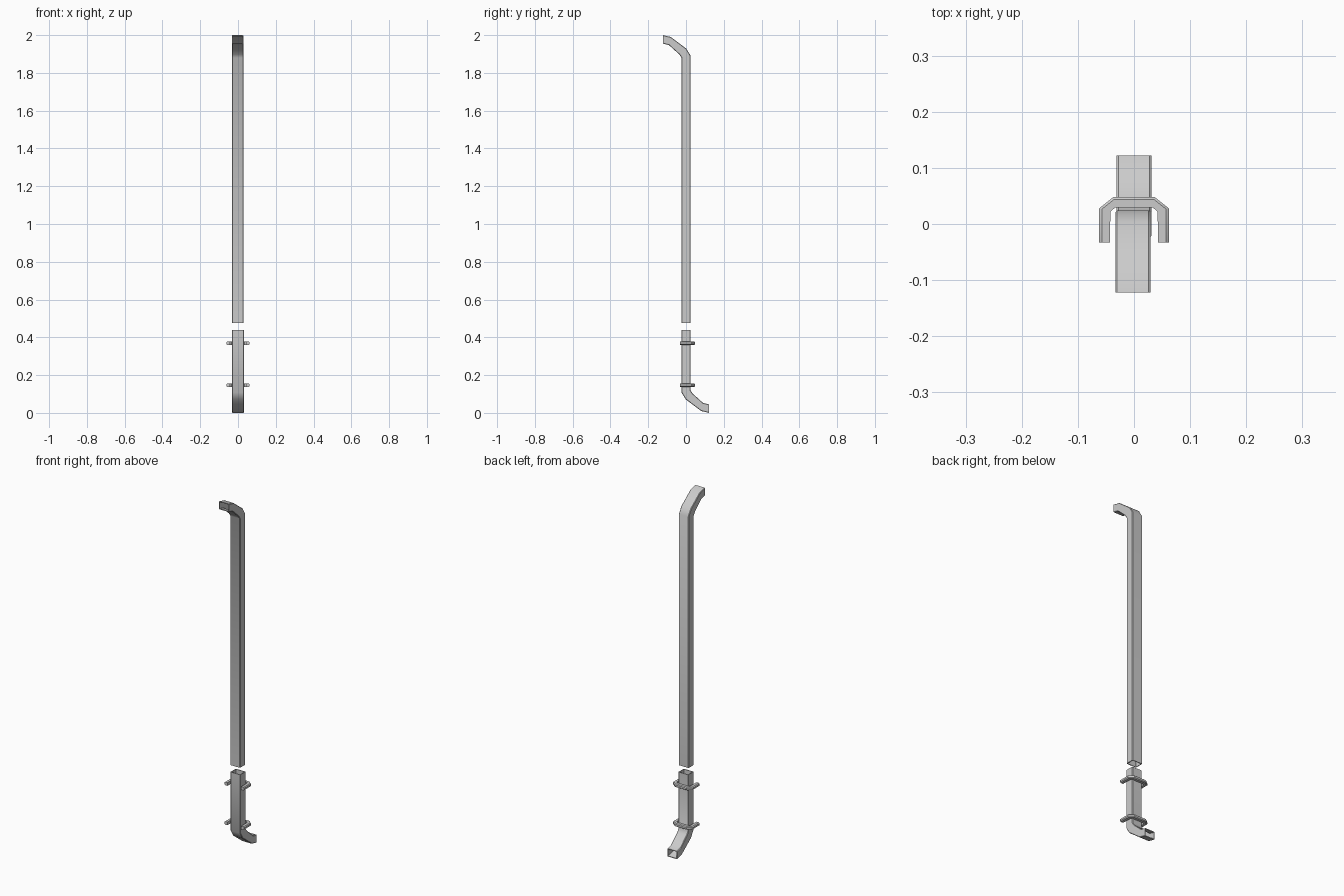
import bpy, bmesh, math

if "Cube" in bpy.data.objects:
    bpy.data.objects.remove(bpy.data.objects["Cube"])


def loft(name, rings, cyclic):
    """Skin closed rings; cyclic joins last ring to first, otherwise ends are capped."""
    bm = bmesh.new()
    vr = [[bm.verts.new(p) for p in r] for r in rings]
    n = len(vr[0])
    for i in range(len(vr) if cyclic else len(vr) - 1):
        a, b = vr[i], vr[(i + 1) % len(vr)]
        for j in range(n):
            k = (j + 1) % n
            bm.faces.new((a[j], a[k], b[k], b[j]))
    if not cyclic:
        bm.faces.new(vr[0])
        bm.faces.new(vr[-1])
    bmesh.ops.recalc_face_normals(bm, faces=bm.faces[:])
    me = bpy.data.meshes.new(name)
    bm.to_mesh(me)
    bm.free()
    ob = bpy.data.objects.new(name, me)
    bpy.context.collection.objects.link(ob)
    bpy.ops.object.select_all(action='DESELECT')
    ob.select_set(True)
    bpy.context.view_layer.objects.active = ob
    bpy.ops.object.shade_smooth_by_angle(angle=math.radians(36))
    return ob


HALF_W, DEPTH, WALL = 0.031, 0.048, 0.004

# Bend stations: (outer y, z), (inner y, z) from the elbow to the mouth
BEND = [((-0.024, 0.108), (0.024, 0.120)),
        ((-0.002, 0.072), (0.036, 0.102)),
        ((0.080, 0.010), (0.090, 0.053)),
        ((0.122, 0.000), (0.122, 0.045))]


def section(pair, inset, cx, flip):
    """Chamfered rectangular section spanning a pair of side-view points."""
    (y0, z0), (y1, z1) = pair
    c = 0.003 if inset == 0 else 0.001
    w, h = HALF_W - inset, DEPTH / 2 - inset
    pts = [(-w + c, -h), (w - c, -h), (w, -h + c), (w, h - c),
           (w - c, h), (-w + c, h), (-w, h - c), (-w, -h + c)]
    out = []
    for x, d in pts:
        u = d / DEPTH + 0.5
        y, z = y0 + (y1 - y0) * u, z0 + (z1 - z0) * u
        out.append((x + cx, -y, 2 - z) if flip else (x + cx, y, z))
    return out


def pipe(name, end, cx, flip):
    stations = [((-0.024, end), (0.024, end))] + BEND
    outer = [section(s, 0, cx, flip) for s in stations]
    inner = [section(s, WALL, cx, flip) for s in reversed(stations)]
    return loft(name, outer + inner, True)


# Hollow pipes with opposite elbows
pipe("lower_downpipe", 0.438, 0.0, False)
pipe("upper_downpipe", 2 - 0.477, -0.002, True)

# U-shaped wall clips: (outer, inner) half outline in plan
HALF = [((0.062, -0.033), (0.043, -0.033)),
        ((0.062, 0.028), (0.042, 0.022)),
        ((0.037, 0.048), (0.034, 0.029))]
OUTLINE = HALF + [((-o[0], o[1]), (-i[0], i[1])) for o, i in reversed(HALF)]


def clip(name, z):
    profile = [(0, -0.009), (0.75, -0.009), (1, -0.005),
               (1, 0.005), (0.75, 0.009), (0, 0.009)]
    rings = [[(i[0] + (o[0] - i[0]) * u, i[1] + (o[1] - i[1]) * u, z + dz)
              for u, dz in profile] for o, i in OUTLINE]
    return loft(name, rings, False)


clip("upper_pipe_clip", 0.369)
clip("lower_pipe_clip", 0.147)
